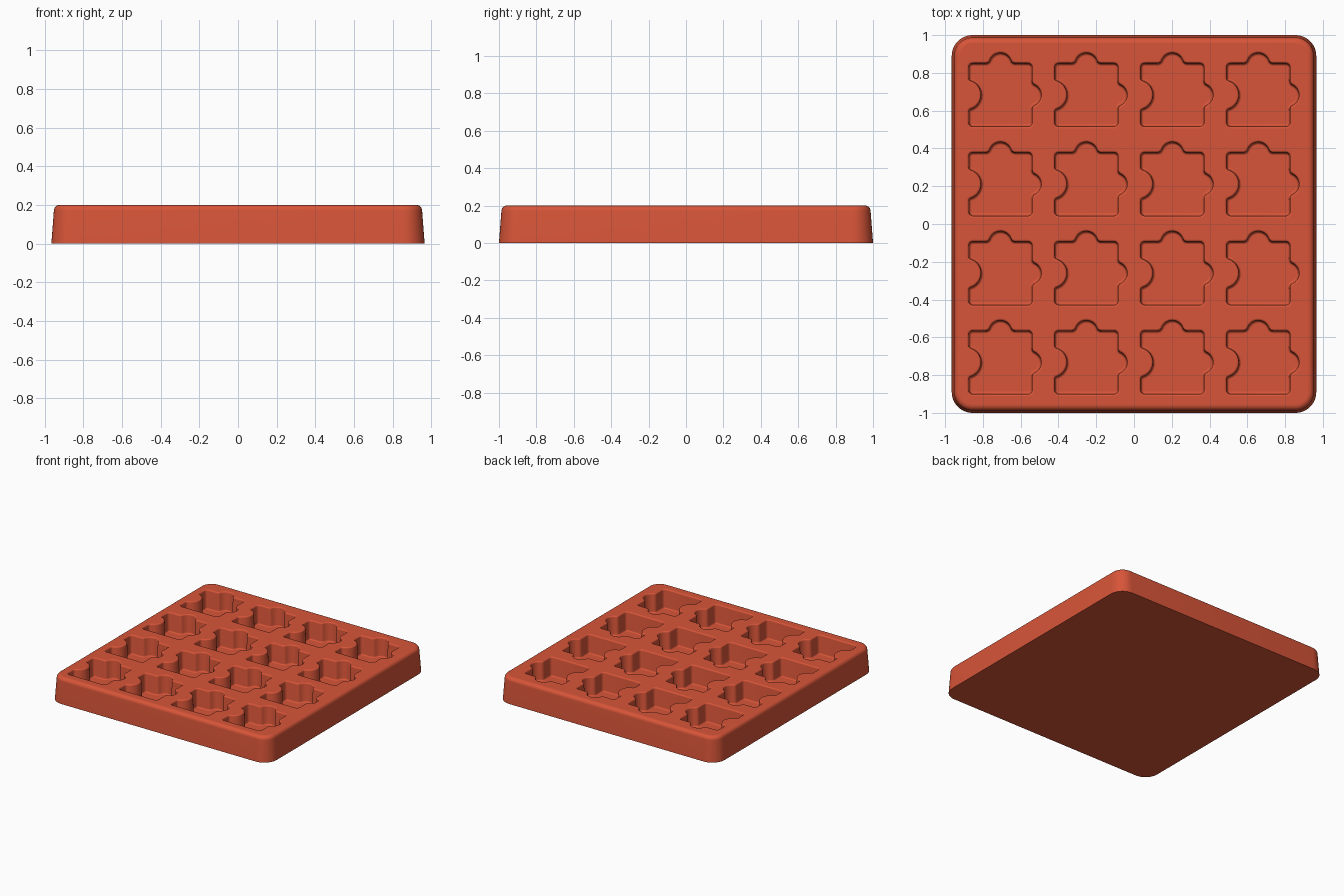
import bpy, bmesh
from math import pi, cos, sin, sqrt, atan2
from mathutils import Vector, Matrix

cube = bpy.data.objects.get("Cube")
if cube:
    bpy.data.objects.remove(cube, do_unlink=True)

HEIGHT, FLOOR = 0.2, 0.05


def arc(cx, cy, r, a0, a1, n):
    return [Vector((cx + r * cos(a0 + (a1 - a0) * i / n),
                    cy + r * sin(a0 + (a1 - a0) * i / n))) for i in range(n + 1)]


def rounded_rect(hx, hy, r):
    pts = []
    for k, (sx, sy) in enumerate([(1, 1), (-1, 1), (-1, -1), (1, -1)]):
        pts += arc(sx * (hx - r), sy * (hy - r), r, k * pi / 2, (k + 1) * pi / 2, 10)
    return pts


def bump(r, sink, f):
    """Round knob on a straight side, blended into it with small fillets."""
    x = sqrt((r + f) ** 2 - (f + sink) ** 2)
    a = atan2(f + sink, x)
    left = arc(-x, f, f, -pi / 2, -a, 5)
    knob = arc(0, -sink, r, pi - a, a, 16)
    right = [Vector((-p.x, p.y)) for p in reversed(left)]
    return left + knob[1:-1] + right


def puzzle_outline(h, r):
    """Square piece: knobs on the right and top, a socket on the left."""
    sides = [(None, 1), (bump(0.07, 0.022, 0.014), 1),
             (bump(0.07, 0.015, 0.014), 1), (bump(0.068, 0.003, 0.026), -1)]
    pts = []
    for k, (shape, out) in enumerate(sides):
        turn = Matrix.Rotation(k * pi / 2, 2)
        local = [Vector((p.x, -h - out * p.y)) for p in shape or []]
        local += arc(h - r, r - h, r, -pi / 2, 0, 6)
        pts += [turn @ p for p in local]
    return pts


def inset(pts, d):
    """Move a counter-clockwise outline inwards by d."""
    res = []
    for i, p in enumerate(pts):
        a = (p - pts[i - 1]).normalized()
        b = (pts[(i + 1) % len(pts)] - p).normalized()
        na, nb = Vector((-a.y, a.x)), Vector((-b.y, b.x))
        res.append(p + (na + nb) * (d / (1 + na.dot(nb))))
    return res


def loft(bm, outline, levels, centre=(0, 0)):
    """Smooth wall through (inset, height) levels; returns first and last rings."""
    rings = []
    for d, z in levels:
        rings.append([bm.verts.new((p.x + centre[0], p.y + centre[1], z))
                      for p in inset(outline, d)])
    for lo, hi in zip(rings, rings[1:]):
        for i in range(len(lo)):
            j = (i + 1) % len(lo)
            bm.faces.new((lo[i], lo[j], hi[j], hi[i])).smooth = True
    return rings[0], rings[-1]


def ring_edges(bm, ring):
    return [bm.edges.get((v, ring[(i + 1) % len(ring)])) for i, v in enumerate(ring)]


bm = bmesh.new()

# Outer body: slightly tapered wall with a rounded top rim
R = 0.03
wall = [(0, 0), (0.013, HEIGHT - R)]
wall += [(0.013 + R * (1 - cos(t * pi / 12)), HEIGHT - R + R * sin(t * pi / 12))
         for t in range(1, 7)]
bottom, top = loft(bm, rounded_rect(0.965, 1.0, 0.11), wall)
bm.faces.new(bottom)
rim = ring_edges(bm, top)

# Sixteen puzzle-shaped cavities with softened lip and floor edges
lip, foot = 0.01, 0.01
cavity = [(lip * sin(t * pi / 8), HEIGHT - lip * (1 - cos(t * pi / 8))) for t in range(5)]
cavity += [(0.014 + foot * (1 - cos(t * pi / 8)), FLOOR + foot * (1 - sin(t * pi / 8)))
           for t in range(5)]
piece = puzzle_outline(0.178, 0.032)
for col in range(4):
    for row in range(4):
        centre = (-0.707 + 0.455 * col, 0.683 - 0.472 * row)
        mouth, floor = loft(bm, piece, cavity, centre)
        bm.faces.new(floor)
        rim += ring_edges(bm, mouth)

# Flat top surface around the cavities
fill = bmesh.ops.triangle_fill(bm, use_beauty=True, use_dissolve=False, edges=rim)
for g in fill["geom"]:
    if isinstance(g, bmesh.types.BMFace):
        g.smooth = False
bmesh.ops.recalc_face_normals(bm, faces=bm.faces)

mesh = bpy.data.meshes.new("mould_tray")
bm.to_mesh(mesh)
bm.free()
tray = bpy.data.objects.new("mould_tray", mesh)
bpy.context.scene.collection.objects.link(tray)

# Single red silicone colour
red = bpy.data.materials.new("silicone_red")
red.use_nodes = True
red.diffuse_color = (0.68, 0.09, 0.04, 1)
bsdf = next(n for n in red.node_tree.nodes if n.type == "BSDF_PRINCIPLED")
bsdf.inputs["Base Color"].default_value = red.diffuse_color
bsdf.inputs["Roughness"].default_value = 0.6
mesh.materials.append(red)
